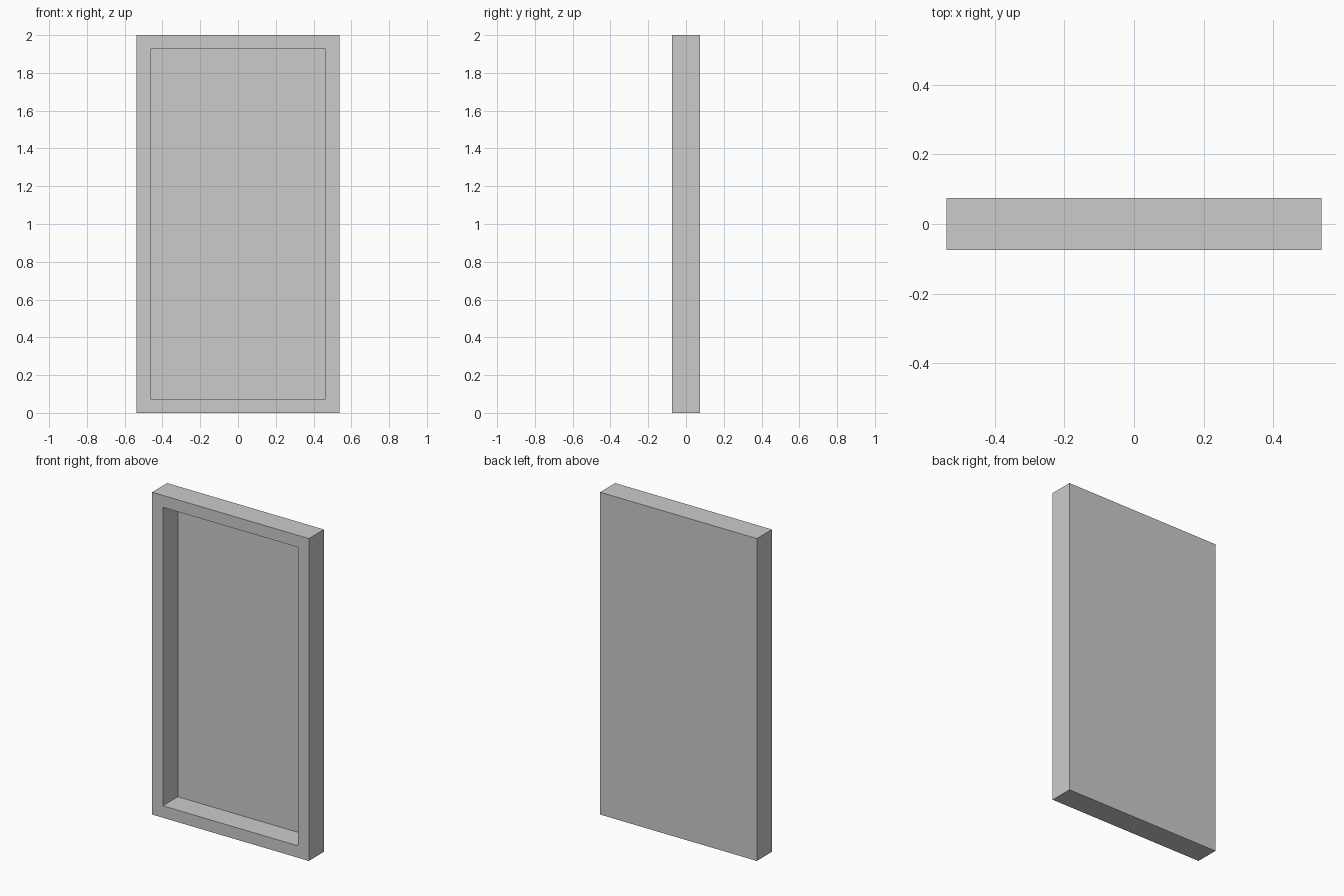
import bpy, bmesh
from mathutils import Matrix, Vector

if "Cube" in bpy.data.objects:
    bpy.data.objects.remove(bpy.data.objects["Cube"])

WIDTH, DEPTH, HEIGHT = 1.076, 0.148, 2.0
BORDER = 0.074          # frame width around the recess
BACK = 0.001            # the back panel is paper thin

# Framed tray: a box whose front is inset and pushed almost to the back
bm = bmesh.new()
bmesh.ops.create_cube(bm, size=1.0, matrix=Matrix.Translation((0, 0, HEIGHT / 2))
                      @ Matrix.Diagonal((WIDTH, DEPTH, HEIGHT, 1)))
bm.normal_update()
front = min(bm.faces, key=lambda f: f.calc_center_median().y)
bmesh.ops.inset_region(bm, faces=[front], thickness=BORDER, use_even_offset=True)

# Recess walls and panel
panel = bmesh.ops.extrude_discrete_faces(bm, faces=[front])["faces"][0]
bmesh.ops.translate(bm, verts=panel.verts, vec=Vector((0, DEPTH - BACK, 0)))
bmesh.ops.recalc_face_normals(bm, faces=bm.faces)

mesh = bpy.data.meshes.new("framed_panel")
bm.to_mesh(mesh)
bm.free()
bpy.context.collection.objects.link(bpy.data.objects.new("framed_panel", mesh))
